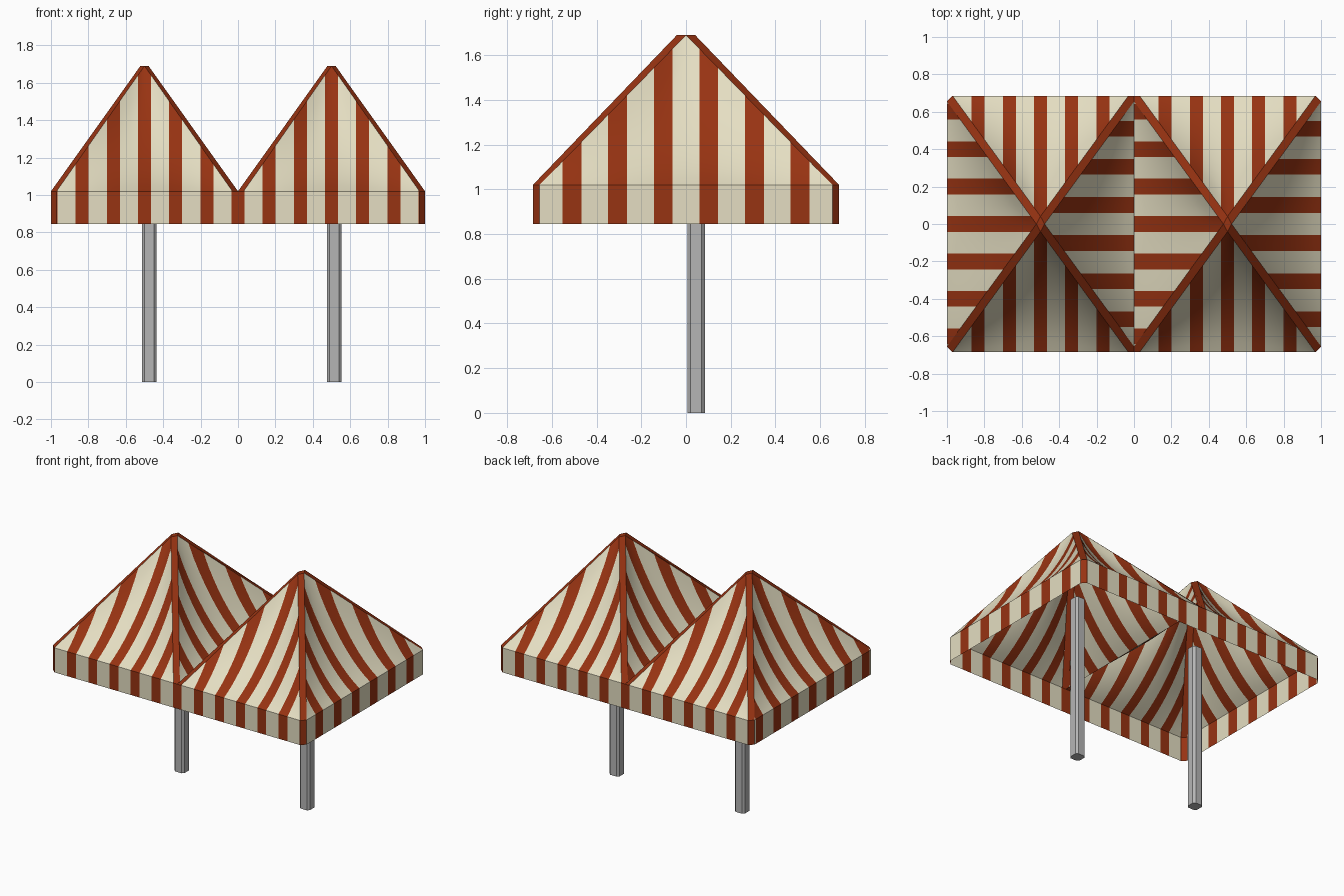
import bpy, bmesh, math

if "Cube" in bpy.data.objects:
    bpy.data.objects.remove(bpy.data.objects["Cube"])

EAVE, PEAK, HEM = 1.02, 1.69, 0.845      # heights
A, B, CUT = 0.5, 0.685, 0.03             # half width, half depth, corner cut
SAG, ROWS = 0.09, 10


def material(name, col):
    m = bpy.data.materials.new(name)
    m.diffuse_color = (*col, 1)
    m.use_nodes = True
    m.node_tree.nodes["Principled BSDF"].inputs["Base Color"].default_value = m.diffuse_color
    return m


CREAM = material("cream canvas", (0.78, 0.73, 0.54))
RED = material("rust red canvas", (0.31, 0.033, 0.006))
GREY = material("grey metal", (0.46, 0.46, 0.46))


class Part:
    """Collects faces, sharing vertices at equal positions."""

    def __init__(self, name, mats):
        self.name, self.mats = name, mats
        self.bm, self.verts = bmesh.new(), {}

    def face(self, pts, mat=0):
        vs = []
        for p in pts:
            key = tuple(round(c, 5) for c in p)
            if key not in self.verts:
                self.verts[key] = self.bm.verts.new(key)
            if self.verts[key] not in vs:
                vs.append(self.verts[key])
        if len(vs) > 2:
            self.bm.faces.new(vs).material_index = mat

    def finish(self, smooth=False):
        me = bpy.data.meshes.new(self.name)
        for f in self.bm.faces:
            f.smooth = smooth
        self.bm.to_mesh(me)
        self.bm.free()
        for m in self.mats:
            me.materials.append(m)
        bpy.context.collection.objects.link(bpy.data.objects.new(self.name, me))


# side: half length, distance out, stripe period, half stripe, phase, mapping
SIDES = {
    "front": (A, B, 1 / 6, 0.035, 0.0, lambda s, d: (s, -d)),
    "back": (A, B, 1 / 6, 0.035, 0.0, lambda s, d: (-s, d)),
    "right": (B, A, 0.204, 0.042, 0.102, lambda s, d: (d, s)),
    "left": (B, A, 0.2, 0.042, 0.0, lambda s, d: (-d, -s)),
}


def columns(w, period, half, phase):
    """Stripe columns (s0, s1, is_red) across a panel, split for curvature."""
    cuts = {-w, 0.0, w}
    for k in range(-5, 6):
        for e in (-half, 0, half):
            cuts.add(phase + k * period + e)
            cuts.add(phase + (k + 0.5) * period)
    cuts = sorted(c for c in cuts if -w <= c <= w)
    for s0, s1 in zip(cuts, cuts[1:]):
        if s1 - s0 > 1e-4:
            off = ((s0 + s1) / 2 - phase + period / 2) % period - period / 2
            yield s0, s1, int(abs(off) < half)


def build_tent(cx, label, inner):
    roof = Part(label + "_canopy", [CREAM, RED])
    hem = Part(label + "_valance", [CREAM, RED])
    hips = Part(label + "_hip_strips", [RED])
    for side, (length, out, period, half, phase, to_xy) in SIDES.items():
        w = length - CUT
        tip = out * CUT / length          # panel tip distance from the centre

        def world(s, d, z):
            x, y = to_xy(s, d)
            return (cx + x, y, z)

        def sheet(s, v):
            t = v * (1 - abs(s) / w)
            u = min(1, abs(s) / (w * (1 - t))) if t < 1 else 1
            z = EAVE + (PEAK - EAVE) * t - SAG * 4 * t * (1 - t) * (1 - u * u)
            return world(s, out + (tip - out) * t, z)

        # sagging striped panel and the hanging valance below it
        for s0, s1, red in columns(w, period, half, phase):
            for r in range(ROWS):
                v0, v1 = r / ROWS, (r + 1) / ROWS
                roof.face([sheet(s0, v0), sheet(s1, v0), sheet(s1, v1), sheet(s0, v1)], red)
            if side != inner:
                hem.face([world(s0, out, HEM), world(s1, out, HEM),
                          world(s1, out, EAVE), world(s0, out, EAVE)], red)

    # hip strips and the valance corners
    inner_sign = 1 if inner == "right" else -1
    for sx in (-1, 1):
        for sy in (-1, 1):
            p = (cx + sx * (A - CUT), sy * B)
            q = (cx + sx * A, sy * (B - CUT))
            tip_p = (cx, sy * B * CUT / A, PEAK)
            tip_q = (cx + sx * A * CUT / B, 0, PEAK)
            flip = sx * sy > 0
            end = (cx + sx * A, sy * B) if sx == inner_sign else q
            loop = [(*p, EAVE), (*end, EAVE), (*q, EAVE), tip_q, tip_p]
            hips.face(loop[::-1] if flip else loop)
            cap = [tip_p, tip_q, (cx, 0, PEAK)]
            hips.face(cap if not flip else cap[::-1])
            corner = [(*p, HEM), (*end, HEM), (*end, EAVE), (*p, EAVE)]
            hem.face(corner[::-1] if flip else corner, 1)
    bmesh.ops.recalc_face_normals(hips.bm, faces=hips.bm.faces)
    roof.finish(smooth=True)
    hem.finish()
    hips.finish()


def build_post(cx, cy, name, h=0.039, c=0.014, top=1.17):
    # square post with chamfered edges
    post = Part(name, [GREY])
    ring = [(h, -h + c), (h, h - c), (h - c, h), (-h + c, h),
            (-h, h - c), (-h, -h + c), (-h + c, -h), (h - c, -h)]
    ring = [(cx + x, cy + y) for x, y in ring]
    for p, q in zip(ring, ring[1:] + ring[:1]):
        post.face([(*p, 0), (*q, 0), (*q, top), (*p, top)])
    post.face([(*p, top) for p in ring])
    post.face([(*p, 0) for p in reversed(ring)])
    post.finish()


build_tent(-0.5, "left", "right")
build_tent(0.5, "right", "left")
build_post(-0.475, 0.045, "left_post")
build_post(0.514, 0.045, "right_post")
